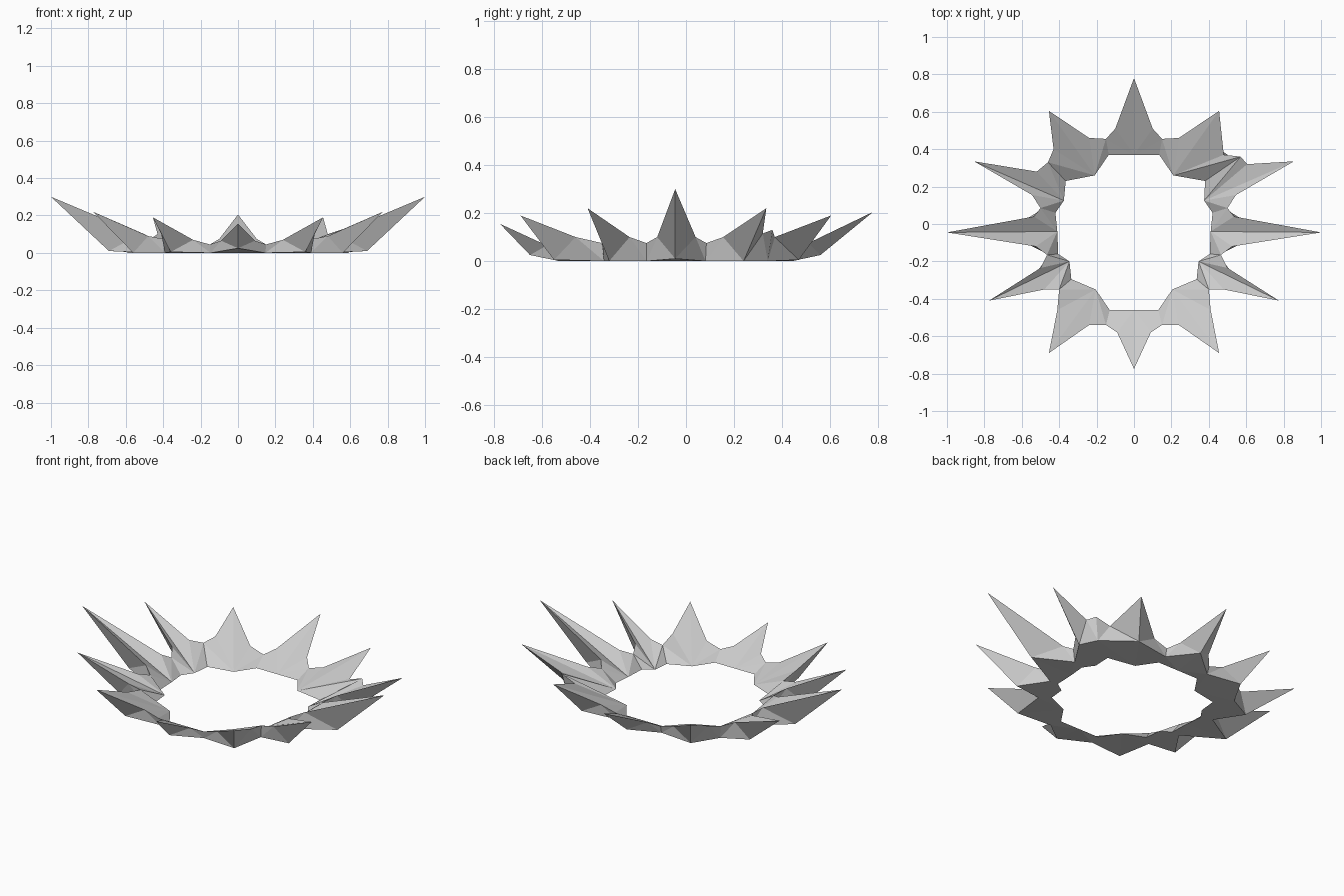
import bpy, bmesh

if "Cube" in bpy.data.objects:
    bpy.data.objects.remove(bpy.data.objects["Cube"])

# Spikes, front to back on the right half: inner foot (x, y), tip, outer keel
SPIKES = [
    ((0, -.46), (0, -.775, .155), (0, -.65, .025)),
    ((.205, -.35), (.455, -.69, .19), (.36, -.55, .005)),
    ((.345, -.2), (.775, -.41, .22), (.56, -.32, 0)),
    ((.41, -.04), (1, -.045, .3), (.69, -.045, .01)),
    ((.375, .125), (.855, .335, .22), (.59, .24, 0)),
    ((.21, .26), (.455, .605, .19), (.36, .47, .005)),
    ((0, .37), (0, .78, .205), (0, .56, .025)),
]
# Valleys between neighbours: inner foot (x, y), shoulder, low point, shoulder
VALLEYS = [
    ((.13, -.46), (.09, -.58, .065), (.15, -.54, .045), (.24, -.54, .07)),
    ((.335, -.295), (.41, -.46, .1), (.4, -.35, .075), (.48, -.35, .09)),
    ((.405, -.16), (.5, -.235, .1), (.465, -.165, .075), (.525, -.12, .1)),
    ((.42, .06), (.535, .04, .1), (.5, .085, .075), (.545, .155, .1)),
    ((.365, .23), (.52, .28, .1), (.46, .33, .08), (.43, .4, .1)),
    ((.135, .37), (.24, .46, .07), (.15, .455, .045), (.1, .51, .075)),
]
# The right rear valley has a raised lump
LUMP = ((.38, .23), (.605, .32, .115), (.57, .36, .13), (.48, .37, .1))

bm = bmesh.new()


def poly(*points):
    bm.faces.new([bm.verts.new(p) for p in points])


def half_spike(spike, foot, shoulder, low, base):
    """One flank of a spike: inner side, outer side and underside."""
    inner, tip, keel = spike
    inner = (*inner, 0)
    poly(inner, tip, shoulder)
    poly(inner, shoulder, low)
    poly(inner, low, foot)
    poly(tip, keel, shoulder)
    poly(keel, base, shoulder)
    poly(shoulder, base, low)
    poly(inner, foot, base)
    poly(inner, base, keel)


def flip(p, side):
    return (p[0] * side, *p[1:])


for side in (1, -1):
    for i, valley in enumerate(VALLEYS):
        if side == 1 and i == 4:
            valley = LUMP
        a, b = ([flip(p, side) for p in s] for s in SPIKES[i:i + 2])
        foot, s1, low, s2 = [flip(p, side) for p in valley]
        foot = (*foot, 0)
        base = tuple(.85 * l + .15 * f for l, f in zip(low[:2], foot[:2])) + (0,)
        half_spike(a, foot, s1, low, base)
        half_spike(b, foot, s2, low, base)

# Weld into one closed faceted ring
bmesh.ops.remove_doubles(bm, verts=bm.verts[:], dist=.0005)
bmesh.ops.recalc_face_normals(bm, faces=bm.faces[:])
mesh = bpy.data.meshes.new("spiked_ring")
bm.to_mesh(mesh)
bm.free()
ring = bpy.data.objects.new("spiked_ring", mesh)
bpy.context.collection.objects.link(ring)
